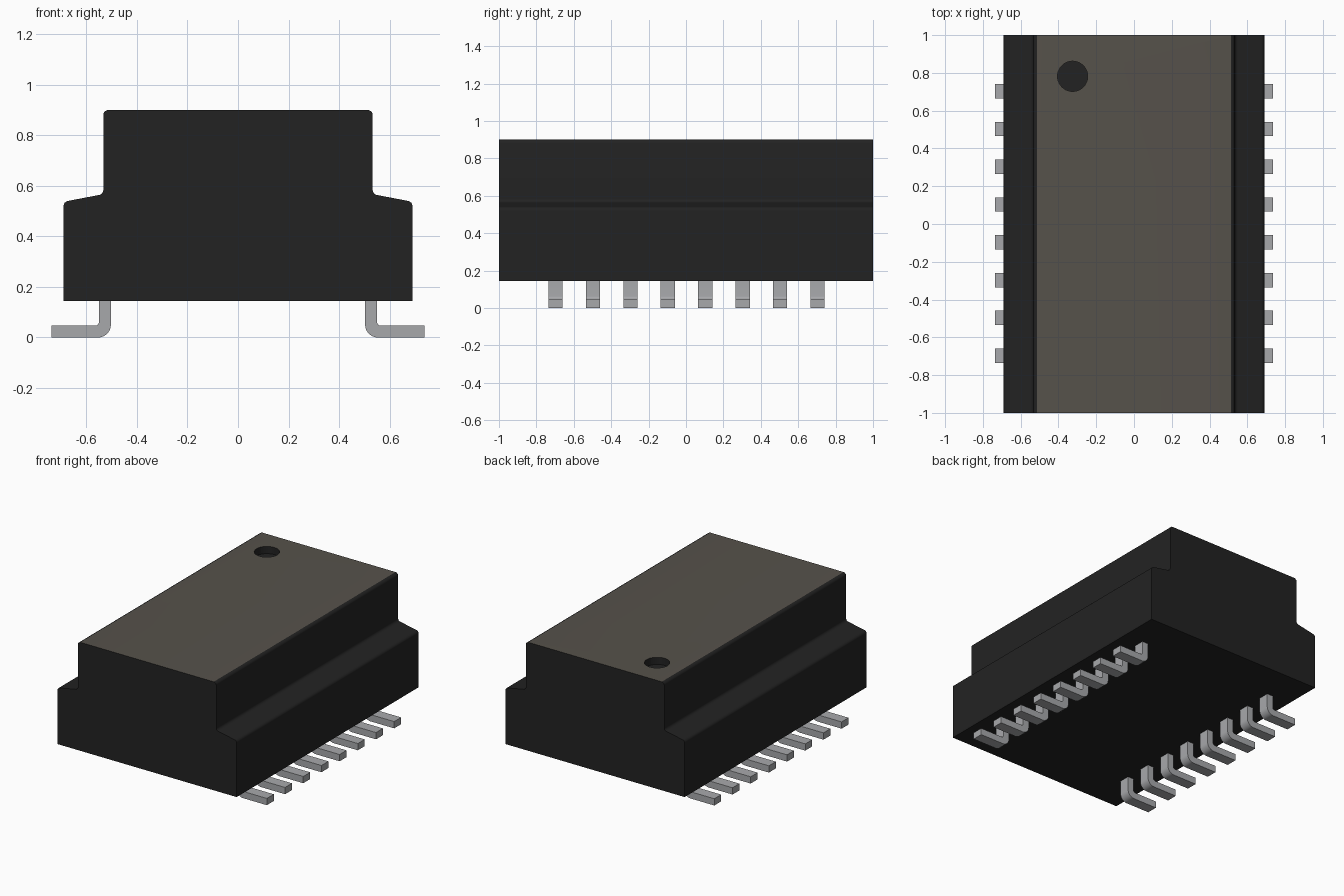
import bpy, bmesh, math
from mathutils import Vector

if "Cube" in bpy.data.objects:
    bpy.data.objects.remove(bpy.data.objects["Cube"])


def material(name, rgb):
    m = bpy.data.materials.new(name)
    m.diffuse_color = (*rgb, 1)
    m.use_nodes = True
    m.node_tree.nodes["Principled BSDF"].inputs["Base Color"].default_value = m.diffuse_color
    return m


BLACK = material("black plastic", (0.016, 0.016, 0.016))
TAUPE = material("taupe top", (0.093, 0.084, 0.070))
METAL = material("lead metal", (0.39, 0.395, 0.41))


def rounded(points, steps=6):
    """Replace each (x, z, radius) corner with a fillet arc."""
    out = []
    n = len(points)
    for i, (x, z, r) in enumerate(points):
        p = Vector((x, z))
        if r == 0:
            out.append(p)
            continue
        a = (Vector(points[i - 1][:2]) - p).normalized()
        b = (Vector(points[(i + 1) % n][:2]) - p).normalized()
        half = a.angle(b) / 2
        c = p + (a + b).normalized() * r / math.sin(half)
        start = p + a * r / math.tan(half) - c
        end = p + b * r / math.tan(half) - c
        for k in range(steps + 1):
            out.append(c + start.lerp(end, k / steps).normalized() * r)
    return out


def extrude_profile(name, profile, y0, y1, mats):
    """Extrude an x-z outline along y."""
    bm = bmesh.new()
    face = bm.faces.new([bm.verts.new((p.x, y0, p.y)) for p in profile])
    res = bmesh.ops.extrude_face_region(bm, geom=[face])
    verts = [v for v in res["geom"] if isinstance(v, bmesh.types.BMVert)]
    bmesh.ops.translate(bm, verts=verts, vec=(0, y1 - y0, 0))
    bmesh.ops.recalc_face_normals(bm, faces=bm.faces)
    me = bpy.data.meshes.new(name)
    bm.to_mesh(me)
    bm.free()
    ob = bpy.data.objects.new(name, me)
    bpy.context.collection.objects.link(ob)
    for m in mats:
        me.materials.append(m)
    bpy.ops.object.select_all(action="DESELECT")
    ob.select_set(True)
    bpy.context.view_layer.objects.active = ob
    bpy.ops.object.shade_smooth_by_angle(angle=math.radians(35))
    return ob


# Stepped body with rounded shoulders
right = [(0.69, 0.145, 0), (0.69, 0.537, 0.02),
         (0.533, 0.567, 0.02), (0.533, 0.9, 0.02)]
outline = right + [(-x, z, r) for x, z, r in reversed(right)]
body = extrude_profile("body", rounded(outline), -1, 1, [BLACK, TAUPE])
for f in body.data.polygons:
    if f.normal.z > 0.999 and f.center.z > 0.89:
        f.material_index = 1

# Round orientation dimple in the top
bpy.ops.mesh.primitive_cylinder_add(vertices=40, radius=0.08, depth=0.1,
                                    location=(-0.325, 0.782, 0.9))
cutter = bpy.context.object
cutter.name = "dimple_cutter"
cutter.data.materials.append(BLACK)
cutter.hide_render = True
cutter.hide_set(True)
cut = body.modifiers.new("dimple", "BOOLEAN")
cut.operation = "DIFFERENCE"
cut.solver = "EXACT"
cut.object = cutter

# Bent leads, eight on each side
lead = [(0.503, 0.15, 0), (0.503, 0, 0.05), (0.737, 0, 0),
        (0.737, 0.047, 0), (0.55, 0.047, 0.015), (0.55, 0.15, 0)]
for side, label in ((1, "right"), (-1, "left")):
    shape = rounded([(side * x, z, r) for x, z, r in lead])
    for i in range(8):
        y = -0.697 + i * 0.2
        extrude_profile(f"lead_{label}_{i + 1}", shape,
                        y - 0.038, y + 0.038, [METAL])
